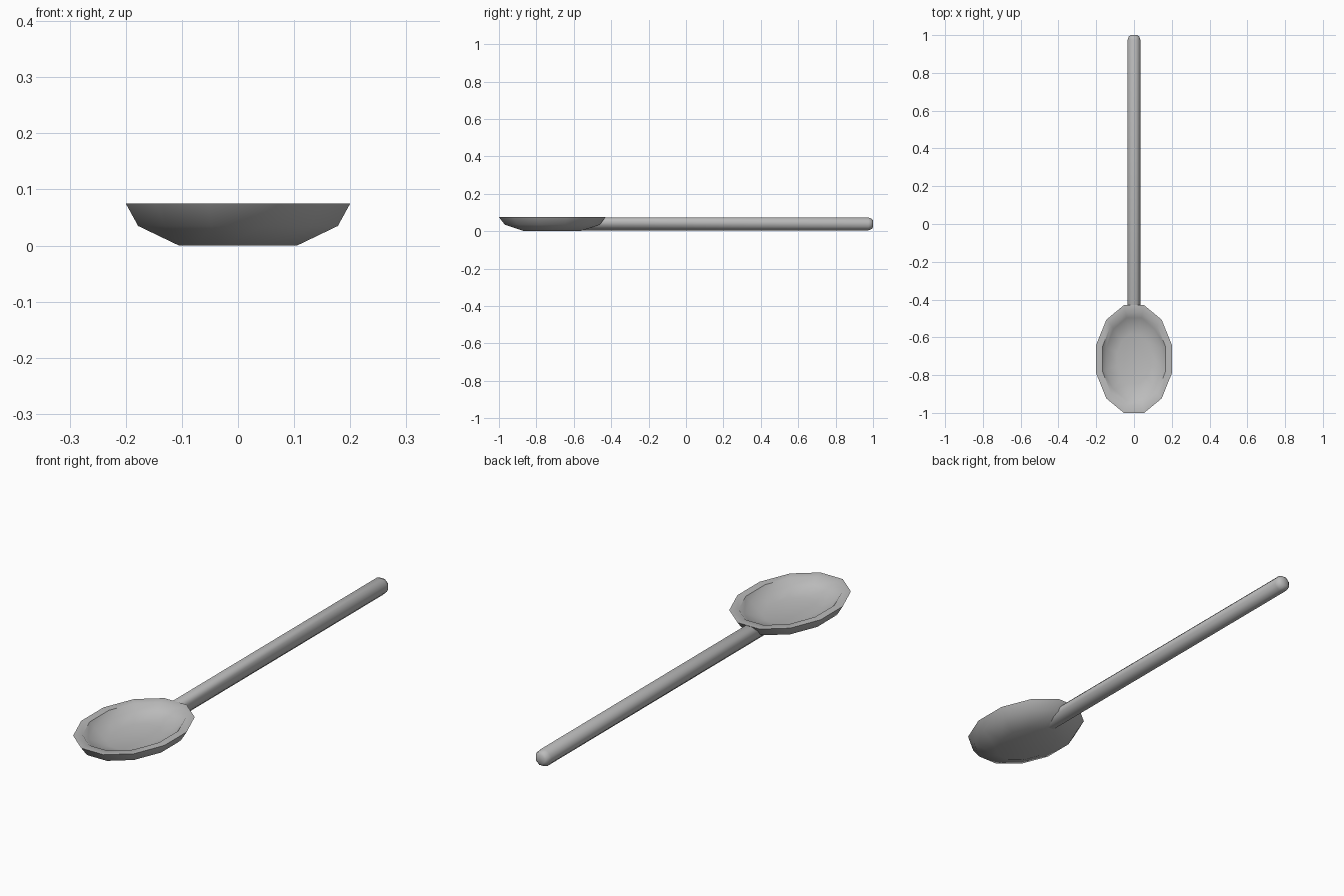
import bpy, bmesh, math

cube = bpy.data.objects.get("Cube")
if cube:
    bpy.data.objects.remove(cube)

steel = bpy.data.materials.new("grey_metal")
steel.use_nodes = True
GREY = (0.5, 0.5, 0.5, 1)
steel.diffuse_color = GREY
steel.node_tree.nodes["Principled BSDF"].inputs["Base Color"].default_value = GREY


def loft(name, rings):
    """Skin a list of closed rings and cap both ends."""
    bm = bmesh.new()
    loops = [[bm.verts.new(p) for p in ring] for ring in rings]
    n = len(loops[0])
    for a, b in zip(loops, loops[1:]):
        for i in range(n):
            j = (i + 1) % n
            bm.faces.new((a[i], a[j], b[j], b[i]))
    bm.faces.new(loops[0])
    bm.faces.new(loops[-1])
    bmesh.ops.recalc_face_normals(bm, faces=bm.faces)
    mesh = bpy.data.meshes.new(name)
    bm.to_mesh(mesh)
    bm.free()
    mesh.materials.append(steel)
    obj = bpy.data.objects.new(name, mesh)
    bpy.context.collection.objects.link(obj)
    bpy.ops.object.select_all(action="DESELECT")
    obj.select_set(True)
    bpy.context.view_layer.objects.active = obj
    bpy.ops.object.shade_smooth_by_angle(angle=math.radians(46))
    return obj


def angles(n):
    return [math.tau * (i + 0.5) / n for i in range(n)]


# Bowl: twelve-sided oval, from the underside over the rim to the inner floor
def oval(rx, ry, z):
    s = 1 / math.cos(math.pi / 12)
    return [(rx * s * math.cos(a), -0.715 + ry * s * math.sin(a), z) for a in angles(12)]


loft("bowl", [
    oval(0.105, 0.15, 0.002),
    oval(0.178, 0.254, 0.037),
    oval(0.2, 0.285, 0.077),
    oval(0.167, 0.245, 0.077),
    oval(0.148, 0.218, 0.053),
    oval(0.09, 0.13, 0.033),
])


# Handle: eight-sided rod with a rounded tip and a slanted end under the bowl
def section(y, r, slant=0):
    s = r / math.cos(math.pi / 8)
    return [(s * math.cos(a), y + slant * math.sin(a), 0.041 + s * math.sin(a))
            for a in angles(8)]


loft("handle", [
    section(-0.515, 0.034, 0.06),
    section(0.975, 0.034),
    section(0.992, 0.028),
    section(1.0, 0.018),
])

# Stand the lowest point on the ground
for name in ("bowl", "handle"):
    bpy.data.objects[name].location.z = -0.002
